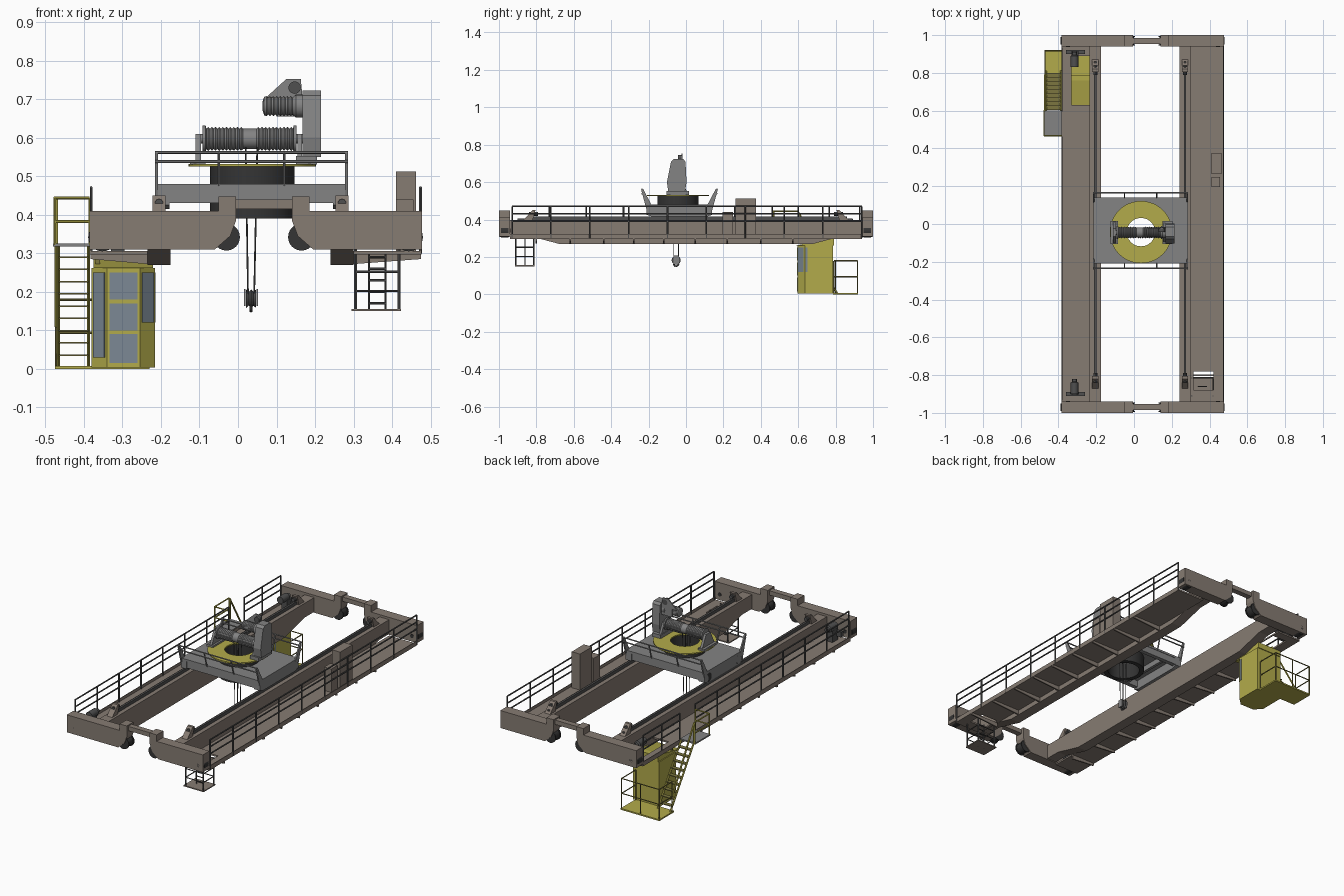
import bpy, bmesh
from math import pi, cos, sin
from mathutils import Vector

if "Cube" in bpy.data.objects:
    bpy.data.objects.remove(bpy.data.objects["Cube"])

def mat(name, c):
    m = bpy.data.materials.new(name)
    m.diffuse_color = (*c, 1)
    m.use_nodes = True
    m.node_tree.nodes["Principled BSDF"].inputs["Base Color"].default_value = m.diffuse_color
    return m
BROWN, YELLOW = mat("brown", (.24, .2, .17)), mat("yellow", (.45, .41, .07))
GREY, DARK = mat("grey", (.23, .23, .23)), mat("dark", (.035, .035, .035))
STEEL, GLASS = mat("steel", (.08, .08, .08)), mat("glass", (.2, .25, .3))
OLIVE = mat("olive", (.2, .18, .05))

def finish(name, bm, m, smooth=False):
    bmesh.ops.recalc_face_normals(bm, faces=bm.faces)
    me = bpy.data.meshes.new(name)
    bm.to_mesh(me); bm.free()
    me.materials.append(m)
    o = bpy.data.objects.new(name, me)
    bpy.context.collection.objects.link(o)
    if smooth:
        bpy.ops.object.select_all(action='DESELECT')
        o.select_set(True)
        bpy.context.view_layer.objects.active = o
        bpy.ops.object.shade_smooth_by_angle()
    return o

def boxes(name, items, m):
    bm = bmesh.new()
    for x0, x1, y0, y1, z0, z1 in items:
        vs = bmesh.ops.create_cube(bm, size=1)['verts']
        for v in vs:
            v.co = Vector((x0 + (v.co.x + .5) * (x1 - x0), y0 + (v.co.y + .5) * (y1 - y0), z0 + (v.co.z + .5) * (z1 - z0)))
    return finish(name, bm, m)

def prism(name, pts, axis, spans, m):
    # extrude a 2D profile along an axis, once per (start, end) span
    put = {'X': lambda a, b, t: (t, a, b), 'Y': lambda a, b, t: (a, t, b), 'Z': lambda a, b, t: (a, b, t)}[axis]
    bm = bmesh.new()
    for t0, t1 in spans:
        r0, r1 = ([bm.verts.new(put(a, b, t)) for a, b in pts] for t in (t0, t1))
        bm.faces.new(r0); bm.faces.new(r1)
        for i in range(len(pts)):
            j = (i + 1) % len(pts)
            bm.faces.new((r0[i], r0[j], r1[j], r1[i]))
    return finish(name, bm, m)

def lathe(name, prof, centers, axis, m, n=24, hollow=False):
    # prof = (offset along axis, radius)
    put = {'X': lambda t, a, b: (t, a, b), 'Y': lambda t, a, b: (a, t, b), 'Z': lambda t, a, b: (a, b, t)}[axis]
    bm = bmesh.new()
    for c in centers:
        rings = [[bm.verts.new(Vector(c) + Vector(put(t, r * cos(2 * pi * k / n), r * sin(2 * pi * k / n)))) for k in range(n)] for t, r in prof]
        if not hollow:
            bm.faces.new(rings[0]); bm.faces.new(rings[-1])
        pairs = list(zip(rings, rings[1:])) + ([(rings[-1], rings[0])] if hollow else [])
        for a, b in pairs:
            for k in range(n):
                bm.faces.new((a[k], a[k - 1], b[k - 1], b[k]))
    return finish(name, bm, m, True)

def rods(name, segs, r, m, n=6):
    bm = bmesh.new()
    for p, q in segs:
        p, q = Vector(p), Vector(q)
        vs = bmesh.ops.create_cone(bm, cap_ends=True, segments=n, radius1=r, radius2=r, depth=(q - p).length)['verts']
        rot = (q - p).to_track_quat('Z', 'Y')
        for v in vs:
            v.co = rot @ v.co + (p + q) / 2
    return finish(name, bm, m)

def railing(path, z, heights, step):
    # posts plus horizontal rails along a flat path
    segs = []
    for a, b in zip(path, path[1:]):
        a, b = Vector((*a, z)), Vector((*b, z))
        k = max(1, round((b - a).length / step))
        for h in heights:
            segs.append((a + Vector((0, 0, h)), b + Vector((0, 0, h))))
        for i in range(k + 1):
            p = a.lerp(b, i / k)
            segs.append((p, p + Vector((0, 0, heights[-1]))))
    return segs

def holed(x0, x1, y0, y1, hx0, hx1, hy0, hy1, z0, z1):
    return [(x0, x1, y0, hy0, z0, z1), (x0, x1, hy1, y1, z0, z1), (x0, hx0, hy0, hy1, z0, z1), (hx1, x1, hy0, hy1, z0, z1)]

# end trucks, linking beams and travel wheels
ends = [(-1, -.94), (.94, 1)]
prism("left_end_trucks", [(-.385, .31), (-.385, .41), (-.005, .41), (-.005, .385), (-.02, .345), (-.06, .31)], 'Y', ends, BROWN)
prism("right_end_trucks", [(.477, .31), (.477, .41), (.14, .41), (.14, .385), (.155, .345), (.195, .31)], 'Y', ends, BROWN)
boxes("truck_links", [b for s in (-.97, .97) for b in (
    (-.05, -.005, s - .03, s + .03, .41, .447), (.14, .185, s - .03, s + .03, .41, .447),
    (-.005, .14, s - .016, s + .016, .415, .44))], BROWN)
lathe("travel_wheels", [(-.026, .035), (-.02, .035), (-.02, .03), (.02, .03), (.02, .035), (.026, .035)],
      [(x, y, .342) for x in (-.03, .165) for y in (-.97, .97)], 'Y', DARK)
lathe("outer_wheels", [(-.02, .037), (.02, .037)], [(x, y, .342) for x in (-.352, .443) for y in (-.97, .97)], 'Y', DARK)
lathe("axle_caps", [(-.031, .011), (.031, .011)], [(x, y, .342) for x in (-.35, .445) for y in (-.969, .969)], 'Y', DARK, 12)

# box girders, rails and end stops
prism("main_girders", [(-.95, .315), (-.85, .315), (-.68, .27), (.68, .27), (.85, .315), (.95, .315), (.95, .397), (-.95, .397)],
      'X', [(-.235, -.175), (.24, .3)], BROWN)
boxes("trolley_rails", [(x - .006, x + .006, -.85, .86, .397, .415) for x in (-.205, .27)], STEEL)
for s in (-1, 1):
    prism("end_stop", [(s * .87, .397), (s * .82, .397), (s * .805, .45), (s * .82, .45)], 'X', [(-.222, -.188), (.253, .287)], BROWN)
rods("rail_buffers", [((x, s * .84, .43), (x, s * .79, .43)) for x in (-.205, .27) for s in (-1, 1)], .011, STEEL, 10)

# walkways with hatches, toe boards and brackets
boxes("left_walkway", holed(-.385, -.235, -.94, .94, -.33, -.236, .63, .89, .297, .306), BROWN)
boxes("right_walkway", holed(.3, .475, -.94, .94, .315, .42, -.88, -.78, .297, .306), BROWN)
boxes("toe_boards", [(-.385, -.381, -.94, .94, .297, .322), (.472, .476, -.94, .94, .297, .322)], BROWN)
spans = [(y - .004, y + .004) for y in (-.8, -.62, -.44, -.28, -.12, .05, .22, .4, .57)]
prism("right_brackets", [(.3, .272), (.3, .298), (.475, .298), (.475, .285)], 'Y', spans, BROWN)
prism("left_brackets", [(-.235, .272), (-.235, .298), (-.383, .298), (-.383, .285)], 'Y', spans[:-1], BROWN)
rods("walkway_railings", railing([(.474, -.93), (.474, .94)], .3, (.09, .13, .17), .2)
     + railing([(-.381, -.93), (-.381, .46)], .3, (.09, .13, .17), .2)
     + railing([(-.381, .6), (-.381, .93)], .3, (.09, .13, .17), .17), .0042, STEEL)
boxes("electric_cabinets", [(.41, .462, .265, .375, .306, .512), (.41, .455, .195, .25, .306, .44)], BROWN)

# travel drives on the left walkway
for s, y in ((1, .89), (-1, -.88)):
    boxes("drive_gearbox", [(-.33, -.295, y - .025, y + .025, .306, .375), (-.36, -.26, y + s * .01, y + s * .03, .33, .36)], STEEL)
    lathe("drive_motor", [(-.04, .02), (.02, .02), (.025, .012), (.04, .012)], [(-.315, y - s * .02, .385)], 'Y', STEEL, 16)

# trolley frame and deck with round hole
cx, cy = .037, -.043
prism("trolley_sides", [(-.21, .425), (-.18, .415), (.11, .415), (.14, .425), (.14, .468), (-.21, .468)], 'X', [(-.215, -.178), (.247, .285)], GREY)
boxes("trolley_beams", [(-.18, .25, y - .012, y + .012, .43, .468) for y in (-.195, .125)]
      + [(x - .008, x + .008, -.2, .13, .435, .466) for x in (-.11, .185)], GREY)
bm = bmesh.new()
layers = []
for z in (.468, .48):
    row = []
    for k in range(48):
        a = 2 * pi * (k + .5) / 48
        d = Vector((cos(a), sin(a)))
        t = min(((.285 - cx) if d.x > 0 else (-.215 - cx)) / d.x, ((.14 - cy) if d.y > 0 else (-.21 - cy)) / d.y)
        row.append([bm.verts.new((cx + d.x * q, cy + d.y * q, z)) for q in (.1, t)])
    layers.append(row)
lo, hi = layers
for k in range(48):
    for r in (lo, hi):
        bm.faces.new((r[k][0], r[k][1], r[k - 1][1], r[k - 1][0]))
    for i in (0, 1):
        bm.faces.new((lo[k][i], lo[k - 1][i], hi[k - 1][i], hi[k][i]))
finish("trolley_deck", bm, GREY)
boxes("deck_edge_corners", [(x0, x1, y0, y1, .468, .48) for x0, x1 in ((-.215, -.17), (.24, .285)) for y0, y1 in ((-.21, -.17), (.1, .14))], GREY)
lathe("trolley_wheels", [(-.012, .026), (.012, .026)], [(x, y, .441) for x in (-.203, .268) for y in (-.17, .1)], 'X', DARK, 20)
for y0, s in ((-.21, -1), (.14, 1)):
    prism("railing_posts", [(y0 - s * .03, .47), (y0, .45), (y0 + s * .03, .56), (y0 + s * .02, .565)], 'X', [(-.216, -.208), (.278, .286)], GREY)
    y = y0 + s * .025
    rods("trolley_railing", [((-.215, y, z), (.285, y, z)) for z in (.562, .538)]
         + [((x, y, .562), (x, y0, .475)) for x in (-.05, .12)], .004, GREY)

# slewing tube and yellow ring platform
lathe("slewing_tube", [(.39, .11), (.525, .11), (.525, .085), (.39, .085)], [(cx, cy, 0)], 'Z', DARK, 48, True)
lathe("ring_platform", [(.525, .075), (.525, .165), (.532, .165), (.532, .075)], [(cx, cy, 0)], 'Z', YELLOW, 48, True)

# hoist drum with rope grooves
prof = [(-.108, .012), (-.092, .012), (-.092, .035), (-.084, .035)]
for x0 in (-.082, .048):
    for i in range(10):
        prof += [(x0 + i * .0095, .0265), (x0 + i * .0095 + .0047, .031)]
    prof.append((x0 + .095, .0265))
prof += [(.144, .035), (.152, .035), (.152, .012), (.17, .012)]
lathe("hoist_drum", prof, [(0, -.045, .597)], 'X', GREY, 28)
prism("drum_pedestals", [(-.105, .531), (.015, .531), (-.025, .61), (-.065, .61)], 'X', [(-.11, -.096), (.154, .166)], GREY)
boxes("winch_feet", [(-.125, -.085, -.105, .015, .53, .542), (.15, .205, -.105, .015, .53, .552)], GREY)
prism("gearbox", [(-.095, .55), (-.005, .55), (.003, .6), (-.003, .71), (-.015, .723), (-.065, .723), (-.08, .71), (-.102, .6)],
      'X', [(.167, .215)], GREY)
prism("motor_bracket", [(.1, .655), (.168, .655), (.168, .7), (.163, .752), (.125, .752), (.068, .7), (.1, .7)], 'Y', [(-.025, -.018)], GREY)
prof = [(.064, .012), (.068, .024)]
for i in range(8):
    prof += [(.074 + i * .009, .026), (.0785 + i * .009, .022)]
lathe("hoist_motor", prof + [(.15, .03), (.168, .03)], [(0, -.045, .682)], 'X', GREY, 20)
lathe("brake_disc", [(-.012, .016), (.012, .016)], [(.147, -.03, .73)], 'Y', STEEL, 20)

# ropes and hook block
rods("ropes", [((a, y, .575), (b, y, .19)) for a, b in ((.02, .026), (.05, .042)) for y in (-.065, -.04)], .0022, STEEL)
lathe("hook_sheaves", [(-.013, .024), (-.006, .018), (0, .024), (.006, .018), (.013, .024)], [(.034, -.053, .182)], 'X', STEEL, 20)
boxes("hook_cheeks", [(x, x + .004, -.068, -.038, .163, .207) for x in (.016, .048)], GREY)
hook = [(.034, -.053 + .013 * cos(a), .163 + .013 * sin(a)) for a in [pi * (.6 + i * .2) for i in range(8)]]
rods("hook", list(zip(hook, hook[1:])), .0045, STEEL)

# operator cab with bay front
plan = [(-.38, .785), (-.38, .635), (-.34, .597), (-.255, .597), (-.215, .635), (-.215, .785)]
prism("cab_body", plan, 'Z', [(.004, .262)], YELLOW)
prism("cab_roof", [(.59, .262), (.79, .262), (.79, .295), (.76, .295)], 'X', [(-.375, -.22)], YELLOW)
boxes("cab_front_glass", [(-.333, -.261, .594, .599, z0, z1) for z0, z1 in ((.015, .09), (.1, .17), (.18, .25))], GLASS)
for sgn, z0, name in ((-1, .03, "cab_left_glass"), (1, .12, "cab_right_glass")):
    xm = -.2975
    prism(name, [(xm + sgn * .048, .6015), (xm + sgn * .077, .629), (xm + sgn * .0792, .627), (xm + sgn * .0502, .5995)], 'Z', [(z0, .25)], GLASS)
boxes("cab_side_glass", [(-.2155, -.2135, .64, .65, .12, .25)], GLASS)
boxes("cab_hangers", [(x, x + .012, y, y + .012, .26, .3) for x in (-.37, -.235) for y in (.645, .76)], OLIVE)

# cab balcony, stairs and upper landing
boxes("cab_balcony", [(-.475, -.23, .785, .92, 0, .008)], YELLOW)
rods("balcony_railing", railing([(-.472, .8), (-.472, .917), (-.234, .917), (-.234, .79)], .004, (.09, .175), .13), .0032, OLIVE)
boxes("upper_landing", [(-.48, -.383, .465, .6, .318, .326)], GREY)
rods("landing_railing", railing([(-.385, .468), (-.476, .468), (-.476, .6)], .322, (.06, .122), .1), .004, YELLOW)
rods("stair_stringers", [((x, .81, .004), (x, .595, .322)) for x in (-.466, -.388)]
     + [((x, .79, .11), (x, .6, .44)) for x in (-.472,)] + [((-.472, .6, .32), (-.472, .6, .44))], .005, YELLOW)
boxes("stair_treads", [(-.466, -.388, .81 - .215 * t - .012, .81 - .215 * t + .012, .004 + .318 * t - .002, .004 + .318 * t + .002)
                       for t in [i / 10 for i in range(1, 10)]], OLIVE)

# maintenance basket below the right walkway
boxes("basket_floor", [(.295, .423, -.915, -.81, .15, .156)], BROWN)
rods("basket_frame", railing([(.305, -.815), (.305, -.91), (.418, -.91), (.418, -.815), (.305, -.815)], .152, (.05, .1), .13), .003, STEEL)
rods("basket_hangers", [((x, y, .15), (x, y, .31)) for x in (.305, .418) for y in (-.91, -.815)], .004, STEEL)
rods("basket_ladder", [((x, -.86, .15), (x, -.86, .3)) for x in (.34, .383)]
     + [((.34, -.86, .17 + i * .03), (.383, -.86, .17 + i * .03)) for i in range(5)], .003, STEEL)
